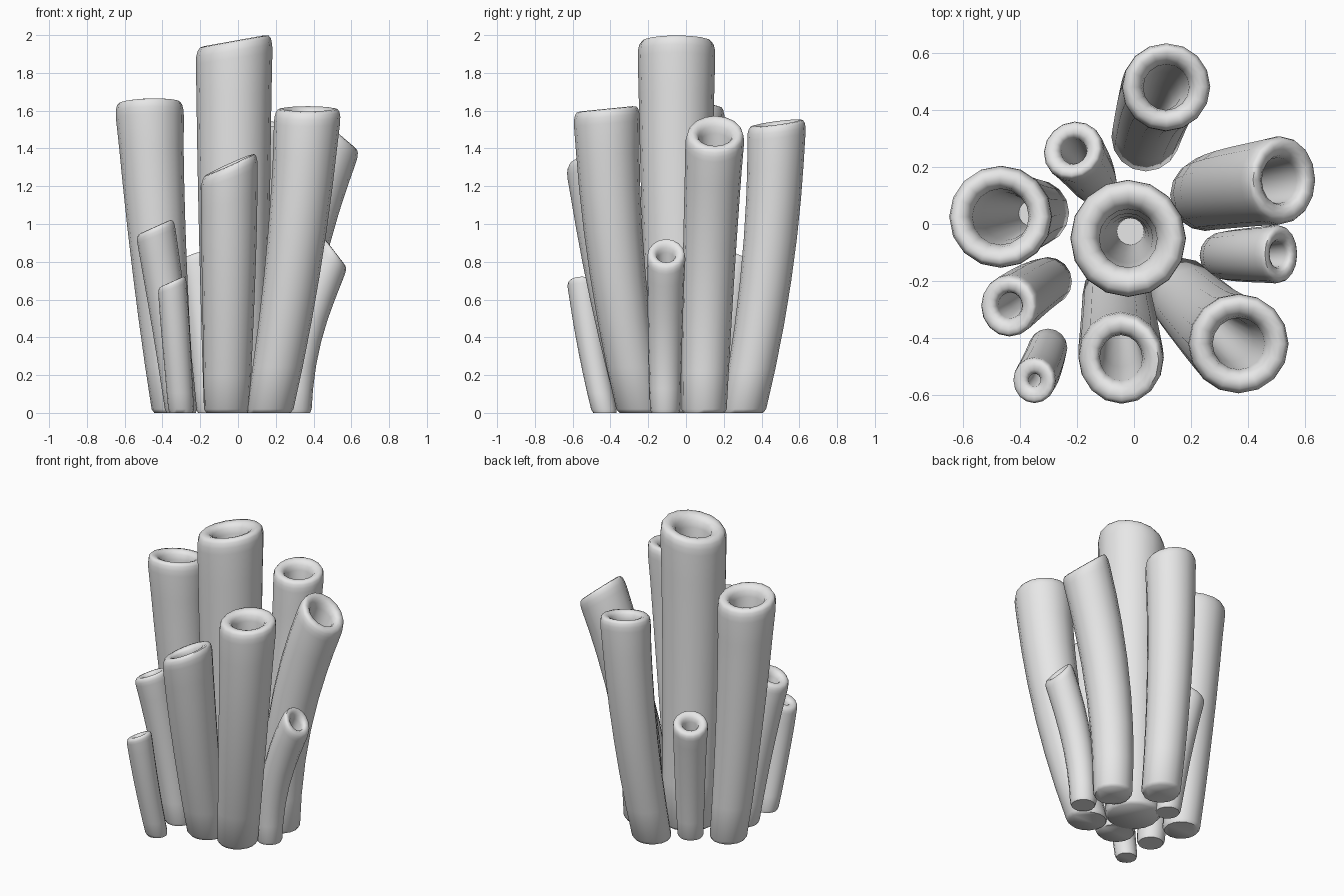
import bpy, bmesh, math
from mathutils import Vector

cube = bpy.data.objects.get("Cube")
if cube:
    bpy.data.objects.remove(cube, do_unlink=True)

SIDES = 16
UP = Vector((0, 0, 1))

# One plain grey for the whole cluster
grey = bpy.data.materials.new("plain_grey")
grey.use_nodes = True
grey.diffuse_color = (0.8, 0.8, 0.8, 1)
grey.node_tree.nodes["Principled BSDF"].inputs["Base Color"].default_value = (0.8, 0.8, 0.8, 1)

# Rounded lip: (depth below the mouth, radius), both relative to the tube radius;
# the second list runs from the crest to the hole edge, 1 = outer, 0 = hole
LIP = [(0.45, 1.0), (0.25, 0.99), (0.10, 0.92), (0.02, 0.80), (0.0, 0.55),
       (0.04, 0.30), (0.15, 0.10), (0.35, 0.0)]


def tube(name, base, mid, top, r0, r1, hole, facing):
    """Hollow curved tube through base, mid and top, with a tilted rounded mouth."""
    p0, p2 = Vector((*base, 0)), Vector(top)
    p1 = Vector((*mid, top[2] / 2))
    mouth = Vector((*facing, 1)).normalized()
    length = (p2 - p0).length

    # Outer wall, lip, then the tapering inner wall
    rings = [(0, r0 * 0.9), (0.02 / length, r0)]
    rings += [(t, r0 + (r1 - r0) * t) for t in (0.15, 0.3, 0.45, 0.6, 0.74, 0.85)]
    rings += [(1 - d * r1 / length, r1 * (hole + (1 - hole) * k)) for d, k in LIP]
    rings += [(t, r1 * hole * (0.4 + 0.6 * t)) for t in (0.75, 0.5, 0.25, 0.1)]

    bm = bmesh.new()
    loops = []
    for t, r in rings:
        centre = (p0 * (1 - t) * (1 - 2 * t) + p1 * 4 * t * (1 - t) + p2 * t * (2 * t - 1))
        normal = UP.lerp(mouth, t ** 3).normalized()
        turn = UP.rotation_difference(normal)
        loop = []
        for i in range(SIDES):
            a = math.tau * i / SIDES
            loop.append(bm.verts.new(centre + turn @ Vector((r * math.cos(a), r * math.sin(a), 0))))
        loops.append(loop)
    for low, high in zip(loops, loops[1:]):
        for i in range(SIDES):
            j = (i + 1) % SIDES
            bm.faces.new((low[i], low[j], high[j], high[i]))
    bm.faces.new(loops[0][::-1])
    bm.faces.new(loops[-1])

    mesh = bpy.data.meshes.new(name)
    bm.to_mesh(mesh)
    bm.free()
    mesh.materials.append(grey)
    obj = bpy.data.objects.new(name, mesh)
    bpy.context.collection.objects.link(obj)
    bpy.ops.object.select_all(action='DESELECT')
    obj.select_set(True)
    bpy.context.view_layer.objects.active = obj
    bpy.ops.object.shade_smooth_by_angle(angle=math.radians(60))


# Tall tubes
tube("centre_tube", (-0.01, -0.02), (-0.02, -0.045), (-0.02, -0.05, 1.97), 0.17, 0.205, 0.5, (-0.18, 0))
tube("right_tube", (-0.34, 0.04), (-0.42, 0.03), (-0.47, 0.025, 1.645), 0.115, 0.18, 0.55, (-0.03, 0.14))
tube("back_tube", (0.04, 0.3), (0.08, 0.43), (0.115, 0.48, 1.535), 0.12, 0.155, 0.52, (0.08, -0.13))
tube("front_left_tube", (0.165, -0.24), (0.295, -0.37), (0.37, -0.42, 1.61), 0.125, 0.175, 0.52, (0, -0.1))
tube("left_tube", (0.25, 0.095), (0.31, 0.12), (0.525, 0.155, 1.485), 0.12, 0.155, 0.52, (0.85, 0))
tube("front_tube", (-0.06, -0.24), (-0.05, -0.38), (-0.045, -0.475, 1.315), 0.12, 0.16, 0.5, (-0.45, -0.05))

# Short tubes
tube("short_left_tube", (0.31, -0.11), (0.36, -0.11), (0.515, -0.105, 0.85), 0.08, 0.102, 0.45, (1.3, 0))
tube("short_back_tube", (-0.14, 0.15), (-0.17, 0.2), (-0.215, 0.26, 0.82), 0.08, 0.108, 0.42, (-0.3, 0.35))
tube("short_right_tube", (-0.3, -0.2), (-0.365, -0.235), (-0.44, -0.29, 0.985), 0.085, 0.108, 0.42, (-0.45, 0))
tube("small_front_tube", (-0.3, -0.43), (-0.325, -0.5), (-0.35, -0.55, 0.695), 0.068, 0.08, 0.28, (-0.45, 0))
